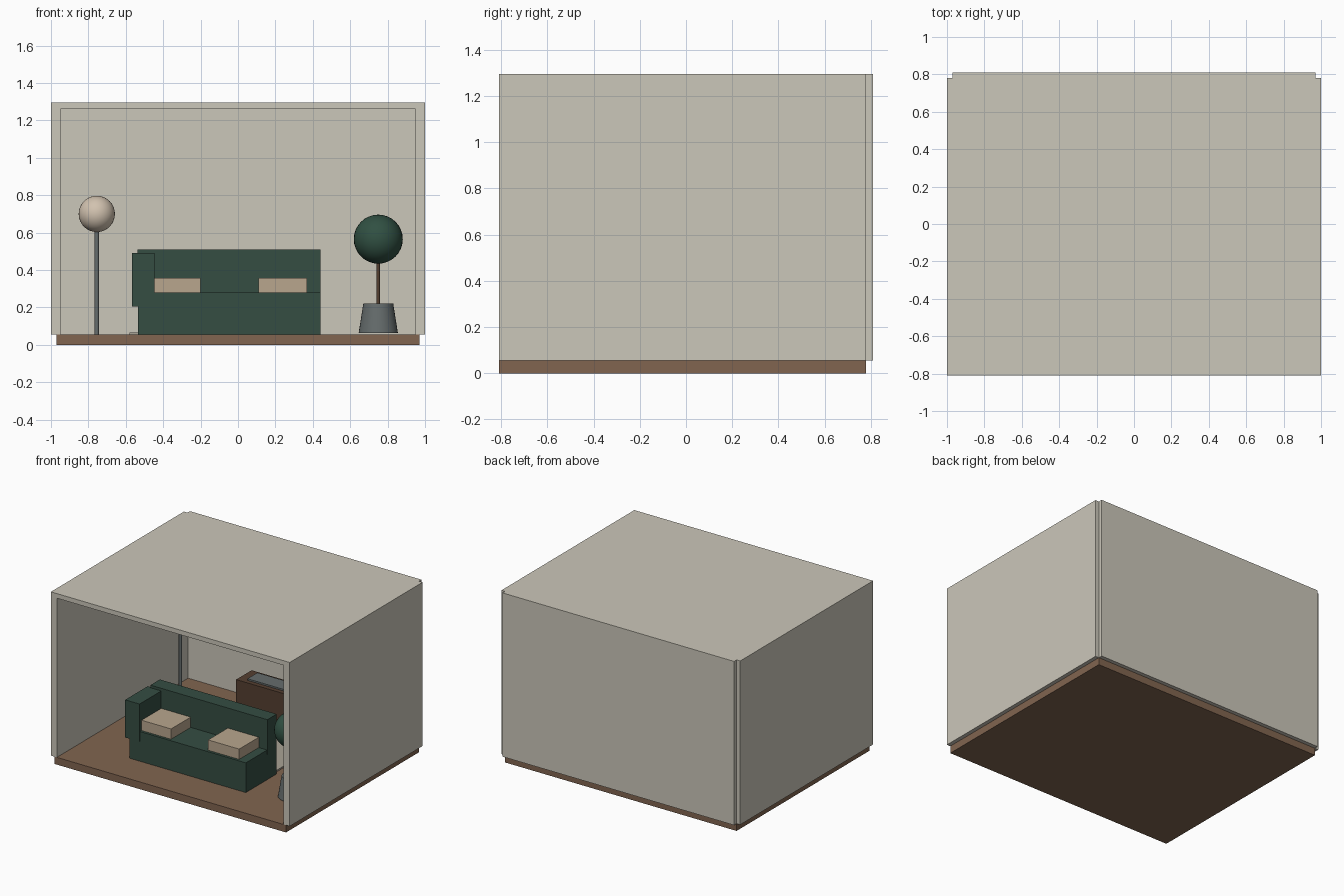
import bpy
from math import pi

if "Cube" in bpy.data.objects:
    bpy.data.objects.remove(bpy.data.objects["Cube"])


def material(name, rgb):
    m = bpy.data.materials.new(name)
    m.diffuse_color = (*rgb, 1)
    m.use_nodes = True
    m.node_tree.nodes["Principled BSDF"].inputs["Base Color"].default_value = m.diffuse_color
    return m


WALL = material("plaster", (0.60, 0.57, 0.49))
WOOD = material("floor_wood", (0.22, 0.13, 0.08))
DARK_WOOD = material("dark_wood", (0.09, 0.05, 0.03))
GREEN = material("green_fabric", (0.035, 0.075, 0.055))
LEAF = material("leaf_green", (0.03, 0.08, 0.055))
BEIGE = material("beige_fabric", (0.48, 0.38, 0.27))
SHADE = material("lamp_glass", (0.64, 0.54, 0.43))
GREY = material("grey", (0.13, 0.15, 0.15))
RUG = material("rug_fabric", (0.4, 0.37, 0.3))


def finish(name, mat, smooth=False):
    ob = bpy.context.object
    ob.name = name
    ob.data.materials.append(mat)
    if smooth:
        bpy.ops.object.shade_smooth_by_angle()
    return ob


def box(name, x, y, z, mat):
    """Box from (min, max) ranges on each axis."""
    bpy.ops.mesh.primitive_cube_add(size=1, location=[sum(r) / 2 for r in (x, y, z)])
    bpy.context.object.scale = [r[1] - r[0] for r in (x, y, z)]
    bpy.ops.object.transform_apply(location=False, rotation=False)
    return finish(name, mat)


def cone(name, x, y, z, r1, r2, mat):
    bpy.ops.mesh.primitive_cone_add(vertices=32, radius1=r1, radius2=r2,
                                    depth=z[1] - z[0], location=(x, y, sum(z) / 2))
    return finish(name, mat, True)


def ball(name, loc, r, mat):
    bpy.ops.mesh.primitive_uv_sphere_add(segments=32, ring_count=16, radius=r, location=loc)
    return finish(name, mat, True)


# Room shell, open at the front
FLOOR = 0.055
DEPTH = (-0.81, 0.78)
box("floor", (-0.97, 0.97), DEPTH, (0, FLOOR), WOOD)
for side, x in (("left", (-1, -0.95)), ("right", (0.95, 1))):
    box(side + "_wall", x, DEPTH, (FLOOR, 1.295), WALL)
box("back_wall", (-0.97, 0.97), (0.76, 0.81), (FLOOR, 1.295), WALL)
box("ceiling", (-0.95, 0.95), DEPTH, (1.26, 1.295), WALL)

# Sofa with one arm and two cushions
box("rug", (-0.58, 0.42), (-0.47, 0.3), (FLOOR, 0.067), RUG)
box("sofa_seat", (-0.535, 0.44), (-0.535, -0.17), (FLOOR, 0.28), GREEN)
box("sofa_back", (-0.537, 0.442), (-0.28, -0.168), (0.245, 0.51), GREEN)
box("sofa_arm", (-0.567, -0.447), (-0.54, -0.27), (0.205, 0.49), GREEN)
for name, x in (("left_cushion", (-0.45, -0.2)), ("right_cushion", (0.11, 0.37))):
    box(name, x, (-0.515, -0.275), (0.28, 0.358), BEIGE)

# Low cabinet at the back wall with a tray on top
box("cabinet", (-0.39, 0.39), (0.535, 0.72), (FLOOR, 0.28), DARK_WOOD)
box("cabinet_tray", (-0.32, 0.32), (0.57, 0.69), (0.28, 0.292), GREY)

# Floor lamp
cone("lamp_pole", -0.755, 0.39, (FLOOR, 0.62), 0.012, 0.012, GREY)
ball("lamp_globe", (-0.755, 0.39, 0.70), 0.097, SHADE)

# Potted tree
cone("plant_pot", 0.75, -0.41, (0.063, 0.22), 0.105, 0.08, GREY)
cone("plant_trunk", 0.75, -0.41, (0.2, 0.46), 0.009, 0.009, DARK_WOOD)
ball("plant_foliage", (0.75, -0.41, 0.565), 0.131, LEAF)
